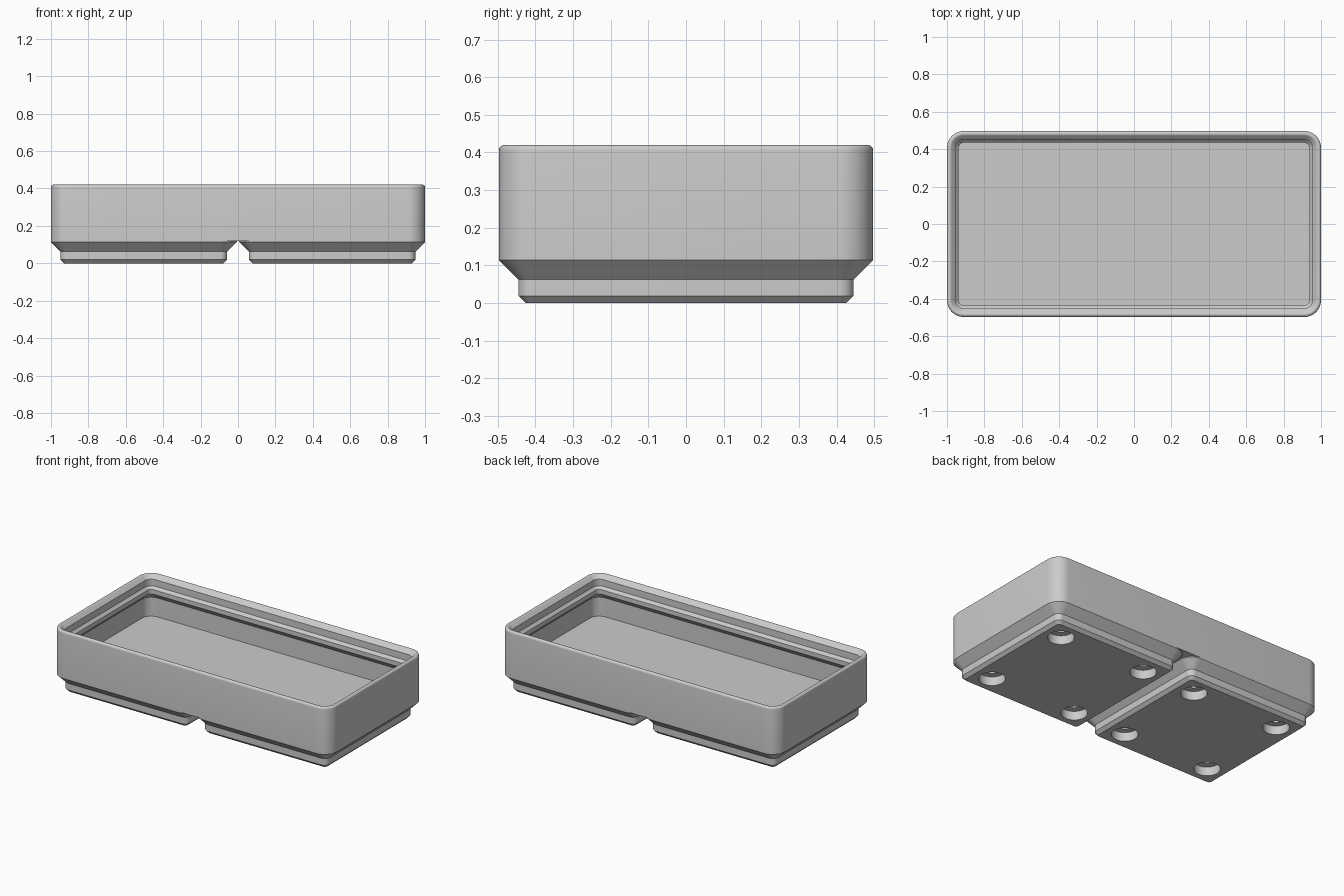
import bpy, bmesh
from math import sin, cos, pi, radians

MM = 2 / 83.5            # model units per millimetre
CORNER = 3.75            # outer corner radius in mm
STEPS = 10               # segments per rounded corner

if "Cube" in bpy.data.objects:
    bpy.data.objects.remove(bpy.data.objects["Cube"])

grey = bpy.data.materials.new("light_grey")
grey.use_nodes = True
colour = (0.6, 0.6, 0.6, 1)
grey.diffuse_color = colour
grey.node_tree.nodes["Principled BSDF"].inputs["Base Color"].default_value = colour


def rounded_ring(bm, hx, hy, inset, z):
    """Loop of vertices round a rounded rectangle, moved in by inset."""
    r = CORNER - inset
    ring = []
    for k, (sx, sy) in enumerate([(1, 1), (-1, 1), (-1, -1), (1, -1)]):
        for i in range(STEPS + 1):
            a = (k + i / STEPS) * pi / 2
            x = sx * (hx - CORNER) + r * cos(a)
            y = sy * (hy - CORNER) + r * sin(a)
            ring.append(bm.verts.new((x * MM, y * MM, z * MM)))
    return ring


def loft(name, hx, hy, profile, centre_x=0):
    """Solid swept through (inset, height) steps, capped at both ends."""
    bm = bmesh.new()
    rings = [rounded_ring(bm, hx, hy, d, z) for d, z in profile]
    for a, b in zip(rings, rings[1:]):
        for i in range(len(a)):
            j = (i + 1) % len(a)
            bm.faces.new((a[i], a[j], b[j], b[i]))
    bm.faces.new(rings[0][::-1])
    bm.faces.new(rings[-1])
    bmesh.ops.recalc_face_normals(bm, faces=bm.faces)
    return finish(name, bm, centre_x)


def finish(name, bm, centre_x=0):
    mesh = bpy.data.meshes.new(name)
    bm.to_mesh(mesh)
    bm.free()
    mesh.materials.append(grey)
    obj = bpy.data.objects.new(name, mesh)
    obj.location.x = centre_x * MM
    bpy.context.collection.objects.link(obj)
    return obj


def smooth(obj):
    bpy.ops.object.select_all(action="DESELECT")
    obj.select_set(True)
    bpy.context.view_layer.objects.active = obj
    bpy.ops.object.shade_smooth_by_angle(angle=radians(25))


def drill(name, radius, depth, centre_x):
    """Four hidden cutters near the corners of one foot."""
    bm = bmesh.new()
    for x in (-13, 13):
        for y in (-13, 13):
            made = bmesh.ops.create_cone(bm, cap_ends=True, segments=40, depth=(depth + 1) * MM,
                                         radius1=radius * MM, radius2=radius * MM)
            bmesh.ops.translate(bm, verts=made["verts"], vec=(x * MM, y * MM, (depth - 1) / 2 * MM))
    obj = finish(name, bm, centre_x)
    obj.hide_render = True
    obj.hide_viewport = True
    return obj


# Tray: outer wall, rounded rim, stacking lip, inner wall and floor
FLOOR = 6.0
rim = [(0.6 - 0.6 * cos(a), 16.95 + 0.6 * sin(a))
       for a in (radians(135) * i / 8 for i in range(9))]
lip = [(1.9, 16.5), (1.9, 14.7), (2.6, 14), (2.6, 12.8), (0.95, 11.15), (0.95, FLOOR)]
tray = loft("tray", 41.75, 20.75, [(0, 5)] + rim + lip)
smooth(tray)

# Two stepped feet with magnet and screw holes
for side, x in (("left", 21), ("right", -21)):
    foot = loft(side + "_foot", 20.75, 20.75,
                [(2.95, 0), (2.15, 0.8), (2.15, 2.6), (0, 4.75), (0, 5)], x)
    for label, radius, depth in (("magnet", 3.25, 2.4), ("screw", 1.5, 6)):
        cut = foot.modifiers.new(label + "_holes", "BOOLEAN")
        cut.operation = "DIFFERENCE"
        cut.solver = "EXACT"
        cut.object = drill(f"{side}_{label}_cutter", radius, depth, x)
    bpy.context.view_layer.objects.active = foot
    for label in ("magnet_holes", "screw_holes"):
        bpy.ops.object.modifier_apply(modifier=label)
    smooth(foot)
